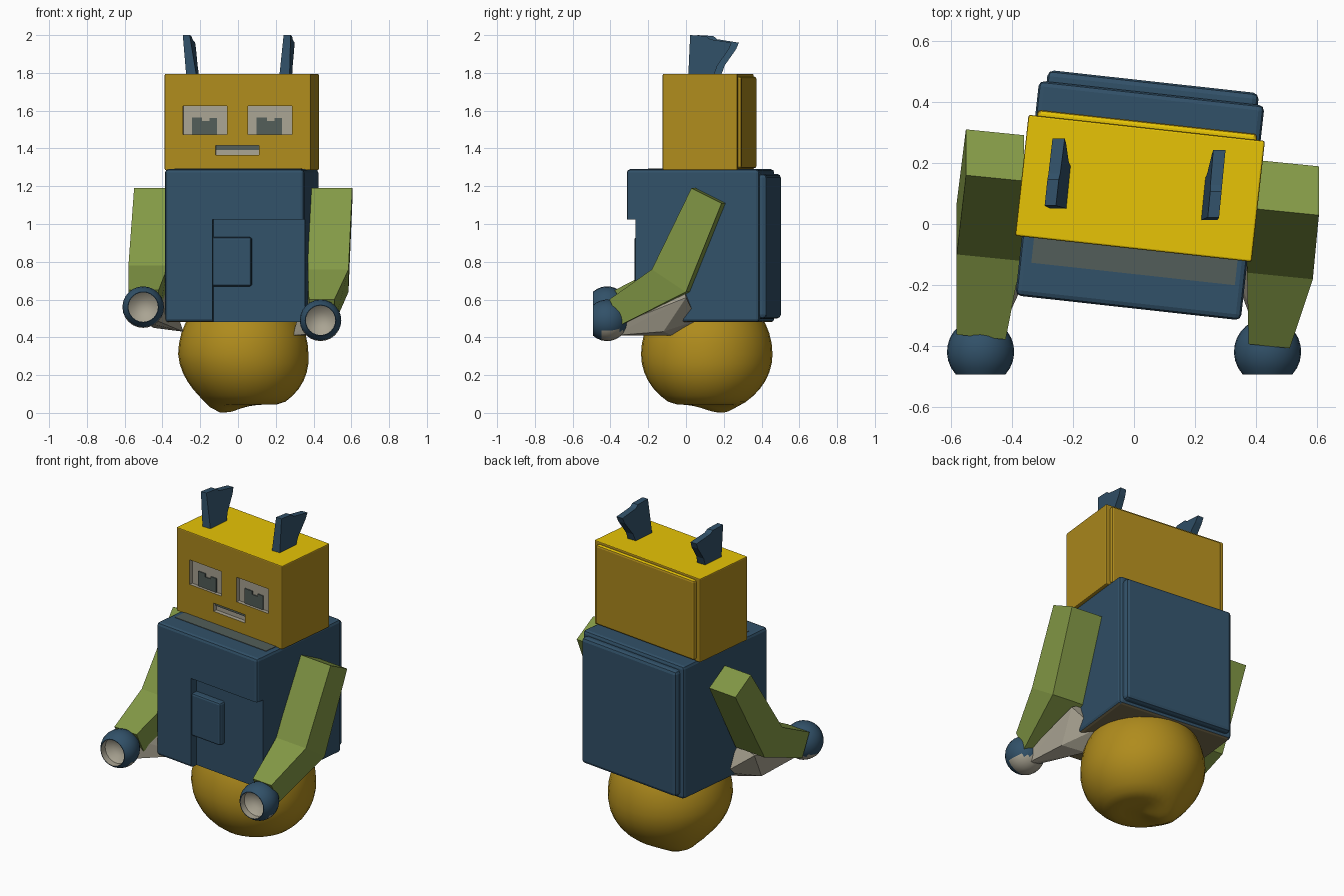
import bpy, bmesh, math
from mathutils import Matrix

if "Cube" in bpy.data.objects:
    bpy.data.objects.remove(bpy.data.objects["Cube"], do_unlink=True)


def material(name, rgb):
    m = bpy.data.materials.new(name)
    m.use_nodes = True
    m.diffuse_color = (*rgb, 1)
    m.node_tree.nodes["Principled BSDF"].inputs["Base Color"].default_value = (*rgb, 1)
    return m


OCHRE = material("ochre", (0.43, 0.26, 0.012))
YELLOW = material("bright yellow", (0.90, 0.62, 0.002))
BLUE = material("slate blue", (0.031, 0.082, 0.14))
GREEN = material("moss green", (0.225, 0.315, 0.06))
PALE = material("pale grey", (0.40, 0.37, 0.29))
DARK = material("dark grey", (0.085, 0.11, 0.10))
MUD = material("muddy brown", (0.20, 0.16, 0.08))

# Head and body are turned slightly about the vertical axis
TURN = Matrix.Translation((0.02, 0, 0)) @ Matrix.Rotation(math.radians(-6.3), 4, "Z")


def finish(name, bm, mats, turned=False, smooth=False):
    bmesh.ops.recalc_face_normals(bm, faces=bm.faces)
    mesh = bpy.data.meshes.new(name)
    if turned:
        bm.transform(TURN)
    bm.to_mesh(mesh)
    bm.free()
    for m in mats:
        mesh.materials.append(m)
    ob = bpy.data.objects.new(name, mesh)
    bpy.context.collection.objects.link(ob)
    if smooth:
        for o in bpy.context.selected_objects:
            o.select_set(False)
        ob.select_set(True)
        bpy.context.view_layer.objects.active = ob
        bpy.ops.object.shade_smooth_by_angle(angle=math.radians(40))
    return ob


def box(name, x, y, z, mats, bevel=0.0, rule=None):
    """Box from its ranges in the turned frame."""
    bm = bmesh.new()
    bmesh.ops.create_cube(bm, size=1)
    for v in bm.verts:
        v.co = [r[0] if c < 0 else r[1] for c, r in zip(v.co, (x, y, z))]
    if bevel:
        bmesh.ops.bevel(bm, geom=bm.edges[:], offset=bevel, segments=2,
                        profile=0.5, affect="EDGES")
    if rule:
        bm.normal_update()
        for f in bm.faces:
            f.material_index = int(rule(f))
    return finish(name, bm, mats, turned=True)


def cut(target, name, x, y, z, mat):
    """Cut a box-shaped recess, lined with the cutter's colour."""
    cutter = box(name, x, y, z, [mat])
    mod = target.modifiers.new(name, "BOOLEAN")
    mod.operation, mod.solver, mod.object = "DIFFERENCE", "EXACT", cutter
    mod.material_mode = "TRANSFER"
    bpy.context.view_layer.objects.active = target
    bpy.ops.object.modifier_apply(modifier=name)
    bpy.data.objects.remove(cutter, do_unlink=True)


# Body with a muddy underside, a step cut in the lower front and a raised panel
body = box("body", (-0.38, 0.362), (-0.277, 0.43), (0.48, 1.29), [BLUE, MUD], 0.018,
           lambda f: f.normal.z < -0.9)
cut(body, "front_step", (-0.125, 0.5), (-0.5, -0.228), (0.4, 1.025), BLUE)
box("front_panel", (-0.14, 0.08), (-0.268, -0.2), (0.67, 0.93), [BLUE], 0.012)
box("back_panel", (-0.355, 0.34), (0.38, 0.468), (0.50, 1.265), [BLUE], 0.02)
box("shoulder_patch", (-0.34, 0.33), (-0.165, -0.083), (1.286, 1.293), [DARK])

# Head with a brighter top
FACE = -0.083
head = box("head", (-0.402, 0.376), (FACE, 0.315), (1.285, 1.795),
           [OCHRE, YELLOW], 0.006, lambda f: f.normal.z > 0.9)
box("head_back", (-0.375, 0.35), (0.3, 0.335), (1.295, 1.78), [OCHRE, YELLOW], 0.012,
    lambda f: f.normal.z > 0.9)
for side, x0 in (("right", -0.304), ("left", 0.041)):
    cut(head, side + "_eye_socket", (x0, x0 + 0.235), (-0.2, FACE + 0.022), (1.475, 1.625), PALE)
    for i, (a, b, top) in enumerate(((0.045, 0.10, 1.565), (0.10, 0.14, 1.545), (0.14, 0.18, 1.56))):
        box(f"{side}_pupil_{i + 1}", (x0 + a, x0 + b), (FACE + 0.016, FACE + 0.024),
            (1.475, top), [DARK])
cut(head, "mouth_recess", (-0.13, 0.102), (-0.2, FACE + 0.025), (1.365, 1.415), PALE)
box("mouth_line", (-0.13, 0.102), (FACE + 0.018, FACE + 0.026), (1.393, 1.415), [DARK])

# Ears: leaning slabs that widen towards the top
EAR = [(0.05, 1.785), (0.185, 1.785), (0.205, 1.84), (0.265, 1.925),
       (0.28, 1.96), (0.165, 1.978), (0.145, 1.995), (0.06, 2.0)]
for name, x, shift, lean in (("right_ear", -0.237, 0.0, -0.13), ("left_ear", 0.256, -0.038, 0.06)):
    bm = bmesh.new()
    rings = []
    for s in (-1, 1):
        rings.append([bm.verts.new((x + s * (0.027 - 0.04 * (z - 1.785)) + lean * (z - 1.785)
                                    + 0.1 * (y - 0.15), y + shift, z)) for y, z in EAR])
    bm.faces.new(rings[0])
    bm.faces.new(rings[1])
    for i in range(len(EAR)):
        j = (i + 1) % len(EAR)
        bm.faces.new((rings[0][i], rings[0][j], rings[1][j], rings[1][i]))
    finish(name, bm, [BLUE])

# Arms: three four-sided sections each (x range, front edge, back edge)
ARMS = {
    "left": [((0.38, 0.605), (0.04, 1.19), (0.20, 1.11)),
             ((0.37, 0.585), (-0.17, 0.76), (0.01, 0.64)),
             ((0.375, 0.51), (-0.40, 0.60), (-0.33, 0.47))],
    "right": [((-0.55, -0.36), (0.15, 1.19), (0.30, 1.11)),
              ((-0.58, -0.37), (-0.11, 0.78), (0.06, 0.66)),
              ((-0.58, -0.42), (-0.37, 0.65), (-0.30, 0.52))],
}
for side, sections in ARMS.items():
    bm = bmesh.new()
    rings = []
    for (xa, xb), (fy, fz), (by, bz) in sections:
        skew = 0.05 * (xb - xa)
        rings.append([bm.verts.new(p) for p in (
            (xa, fy + skew, fz), (xb, fy - skew, fz),
            (xb, by - skew, bz), (xa, by + skew, bz))])
    for a, b in zip(rings, rings[1:]):
        for i in range(4):
            j = (i + 1) % 4
            bm.faces.new((a[i], a[j], b[j], b[i]))
    bm.faces.new(rings[0])
    bm.faces.new(rings[-1])
    finish(side + "_arm", bm, [GREEN])


# Hands: hollow cups turned about the y axis, opening forward
def hand(name, centre):
    r, n, steps = 0.11, 24, 10
    profile = [(r * math.sin(t), r * math.cos(t)) for t in
               [math.pi * 0.735 * i / steps for i in range(steps + 1)]]
    front = profile[-1][1]
    profile += [(0.078, front), (0.078, front + 0.04), (0.045, front + 0.07), (0.0, front + 0.08)]
    bm = bmesh.new()
    rings = [[bm.verts.new((q * math.cos(k * math.tau / n), y, q * math.sin(k * math.tau / n)))
              for k in range(n)] for q, y in profile]
    for i, (a, b) in enumerate(zip(rings, rings[1:])):
        for k in range(n):
            j = (k + 1) % n
            f = bm.faces.new((a[k], a[j], b[j], b[k]))
            under = i < steps - 2 and f.calc_center_median().z < -0.05
            f.material_index = int(i > steps or under)
    bmesh.ops.remove_doubles(bm, verts=bm.verts, dist=0.0005)
    bm.transform(Matrix.Translation(centre))
    finish(name, bm, [BLUE, PALE], smooth=True)


hand("left_hand", (0.437, -0.418, 0.49))
hand("right_hand", (-0.502, -0.418, 0.56))


# Pale webs joining each hand to the lower body
def hull(name, points):
    bm = bmesh.new()
    for p in points:
        bm.verts.new(p)
    bmesh.ops.convex_hull(bm, input=bm.verts[:])
    finish(name, bm, [PALE])


WEB = [(0.46, -0.38, 0.41), (0.41, -0.38, 0.42), (0.42, -0.36, 0.52), (0.47, -0.33, 0.48),
       (0.42, -0.12, 0.43), (0.29, -0.07, 0.41), (0.36, -0.18, 0.47), (0.36, -0.01, 0.66),
       (0.45, 0.0, 0.61), (0.32, 0.06, 0.49)]
hull("left_web", WEB)
hull("right_web", [(-x - 0.22 * max(0, x - 0.3), y + 0.03, z + (0.07 if y < -0.3 else 0.02))
                   for x, y, z in WEB])

# Ball base, flattened below, with a low point to one side
bm = bmesh.new()
bmesh.ops.create_uvsphere(bm, u_segments=32, v_segments=20, radius=1)
for v in bm.verts:
    d = v.co.copy()
    x, y = 0.028 + 0.345 * d.x, 0.11 + 0.348 * d.y
    z = 0.31 + (0.31 if d.z < 0 else 0.36) * d.z
    if d.z < 0:
        low = math.exp(-((x + 0.1) ** 2 + (y - 0.18) ** 2) / 0.012)
        x -= 0.025 * d.z
        z = max(z, 0.045) - 0.045 * low
    v.co = (x, y, z)
finish("ball_base", bm, [OCHRE], smooth=True)
